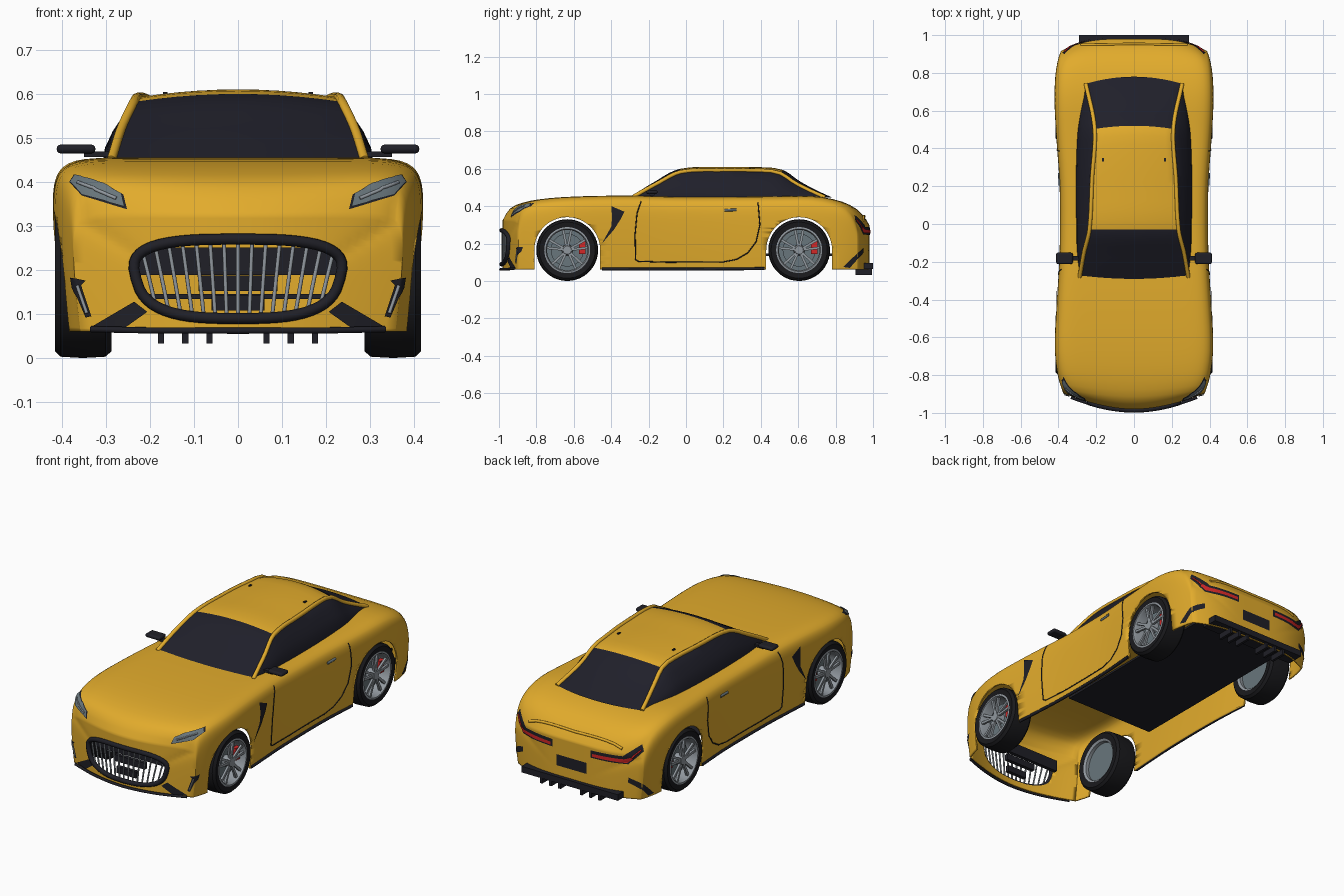
import bpy, bmesh
from math import sin, cos, pi, radians
from mathutils import Vector, Matrix
from mathutils.bvhtree import BVHTree

cube = bpy.data.objects.get("Cube")
if cube:
    bpy.data.objects.remove(cube)


def material(name, r, g, b):
    m = bpy.data.materials.new(name)
    m.use_nodes = True
    m.diffuse_color = (r, g, b, 1)
    m.node_tree.nodes["Principled BSDF"].inputs["Base Color"].default_value = (r, g, b, 1)
    return m


paint = material("yellow paint", .76, .41, .025)
glass = material("dark glass", .014, .014, .023)
black = material("black trim", .014, .014, .02)
rubber = material("tyre rubber", .01, .01, .012)
silver = material("silver metal", .28, .31, .34)
lamp = material("headlight grey", .14, .18, .2)
red = material("red", .65, .02, .02)


def smooth_curve(nodes, t):
    """Cubic interpolation through (position, value) pairs."""
    t = min(max(t, nodes[0][0]), nodes[-1][0])
    i = next(k for k in range(len(nodes) - 1) if t <= nodes[k + 1][0])

    def slope(k):
        a, b = nodes[max(k - 1, 0)], nodes[min(k + 1, len(nodes) - 1)]
        return (b[1] - a[1]) / (b[0] - a[0])
    (a, p), (b, q) = nodes[i], nodes[i + 1]
    h, s = b - a, (t - a) / (b - a)
    return ((1 + 2 * s) * (1 - s) ** 2 * p + s * s * (3 - 2 * s) * q
            + h * s * (1 - s) * ((1 - s) * slope(i) - s * slope(i + 1)))


def part(name, bm, mats, mirror=False, angle=35):
    me = bpy.data.meshes.new(name)
    bm.to_mesh(me)
    bm.free()
    ob = bpy.data.objects.new(name, me)
    bpy.context.scene.collection.objects.link(ob)
    for m in mats if isinstance(mats, list) else [mats]:
        me.materials.append(m)
    bpy.context.view_layer.objects.active = ob
    ob.select_set(True)
    bpy.ops.object.shade_smooth_by_angle(angle=radians(angle))
    ob.select_set(False)
    if mirror:
        ob.modifiers.new("Mirror", "MIRROR").use_mirror_merge = False
    return ob


def tube(name, paths, radius, mat, mirror=False, cyclic=False):
    cu = bpy.data.curves.new(name, "CURVE")
    cu.dimensions = "3D"
    cu.bevel_depth, cu.bevel_resolution, cu.use_fill_caps = radius, 2, True
    for path in paths:
        sp = cu.splines.new("POLY")
        sp.points.add(len(path) - 1)
        for p, co in zip(sp.points, path):
            p.co = (*co, 1)
        sp.use_cyclic_u, sp.use_smooth = cyclic, True
    cu.materials.append(mat)
    ob = bpy.data.objects.new(name, cu)
    bpy.context.scene.collection.objects.link(ob)
    if mirror:
        ob.modifiers.new("Mirror", "MIRROR").use_mirror_merge = False


def add_box(bm, centre, size, turn=Matrix()):
    bmesh.ops.create_cube(bm, matrix=Matrix.Translation(centre) @ turn @ Matrix.Diagonal((*size, 1)))


def boxes(name, specs, mat, mirror=False, bevel=0):
    bm = bmesh.new()
    for centre, size in specs:
        add_box(bm, centre, size)
    ob = part(name, bm, mat, mirror)
    if bevel:
        mod = ob.modifiers.new("Bevel", "BEVEL")
        mod.width, mod.segments = bevel, 3


# Body shell: a gridded box shaped by a top line and a plan outline
top_line = [(-.985, .325), (-.95, .383), (-.88, .418), (-.75, .441), (-.55, .453), (-.3, .456), (0, .45),
            (.5, .453), (.65, .455), (.74, .447), (.85, .42), (.92, .382), (.96, .34), (.985, .3)]
plan = [(-.985, .335), (-.9, .375), (-.8, .406), (-.65, .422), (-.4, .41), (-.15, .396), (.2, .396),
        (.45, .413), (.65, .423), (.8, .417), (.9, .395), (.985, .35)]
floor_z, power = .06, 12
shell = bmesh.new()
bmesh.ops.create_cube(shell, size=2)
bmesh.ops.subdivide_edges(shell, edges=shell.edges[:], cuts=35, use_grid_fill=True)
bmesh.ops.delete(shell, geom=[f for f in shell.faces if f.normal.z < -.9], context="FACES")
for v in shell.verts:
    u, w = v.co.x, (v.co.z + 1) / 2
    n = v.co.y * (1.5 - .5 * v.co.y ** 2)
    big = max(abs(u), w)
    s = big / (abs(u) ** power + w ** power) ** (1 / power) if big > 0 else 1
    bulge = .085 * u ** 2 if n < 0 else .065 * u ** 4
    y = n * .98 * (1 - bulge * n ** 8)
    x = smooth_curve(plan, y) * u * s * (1 - .05 * (1 - w) ** 2)
    v.co = (x, y, floor_z + w * s * (smooth_curve(top_line, n * .985) - floor_z))
shell.normal_update()
surface = BVHTree.FromBMesh(shell)
body = part("body_shell", shell, paint, angle=60)


def project(side, a, b, lift=0.0):
    """Drop a flat point onto the body from one side."""
    start, ray = {"front": ((a, -2, b), (0, 1, 0)), "back": ((a, 2, b), (0, -1, 0)),
                  "side": ((2, a, b), (-1, 0, 0)), "top": ((a, b, 2), (0, 0, -1))}[side]
    hit, normal, _, _ = surface.ray_cast(Vector(start), Vector(ray))
    if hit is None:
        hit, normal, _, _ = surface.find_nearest(Vector(start) + Vector(ray) * 1.1)
    return hit + normal * lift


def line(name, side, points, radius, mat, mirror=False, lift=0.0):
    path = []
    for p, q in zip(points, points[1:]):
        path += [project(side, *Vector(p).lerp(Vector(q), k / 6), lift) for k in range(6)]
    path.append(project(side, *points[-1], lift))
    tube(name, [path], radius, mat, mirror)


def plate(name, side, points, mat, lift=.004, mirror=True):
    bm = bmesh.new()
    face = bm.faces.new([bm.verts.new((a, b, 0)) for a, b in points])
    bmesh.ops.triangulate(bm, faces=[face])
    bmesh.ops.subdivide_edges(bm, edges=bm.edges[:], cuts=5, use_grid_fill=True)
    for v in bm.verts:
        v.co = project(side, v.co.x, v.co.y, lift)
    bm.normal_update()
    f = max(bm.faces, key=lambda f: f.calc_area())
    if f.normal.dot(surface.find_nearest(f.calc_center_median())[1]) < 0:
        bmesh.ops.reverse_faces(bm, faces=bm.faces[:])
    part(name, bm, mat, mirror, 60)


def cutter(name, outline, shift):
    bm = bmesh.new()
    face = bm.faces.new([bm.verts.new(p) for p in outline])
    res = bmesh.ops.extrude_face_region(bm, geom=[face])
    bmesh.ops.translate(bm, vec=shift, verts=[g for g in res["geom"] if isinstance(g, bmesh.types.BMVert)])
    bmesh.ops.recalc_face_normals(bm, faces=bm.faces[:])
    ob = part(name, bm, paint)
    ob.hide_render, ob.display_type = True, "WIRE"
    mod = body.modifiers.new(name, "BOOLEAN")
    mod.object, mod.operation, mod.solver = ob, "DIFFERENCE", "EXACT"


# Wheel arches and grille opening
solid = body.modifiers.new("Thickness", "SOLIDIFY")
solid.thickness, solid.offset = .008, -1
axles = {"front": -.635, "rear": .605}
hub_z = .165
for name, y in axles.items():
    arc = [(-.6, y + .176 * cos(pi * k / 32), hub_z + .176 * sin(pi * k / 32)) for k in range(33)]
    cutter(name + "_arch_cutter", [(-.6, y + .176, -.05)] + arc + [(-.6, y - .176, -.05)], (1.2, 0, 0))


def grille_point(c, up):
    z = .18 + up * .09 * (1 - min(abs(c), 1) ** 3) ** .34
    return .23 * c * (1 + 1.2 * (z - .18)), z


turns = [2 * pi * k / 56 for k in range(56)]
rim = [grille_point(cos(t), 1 if sin(t) >= 0 else -1) for t in turns]
cutter("grille_cutter", [(x, -1.2, z) for x, z in rim], (0, .36, 0))
tube("grille_ring", [[project("front", x, z, .006) for x, z in rim]], .0125, black, cyclic=True)
bars = []
for k in range(-7, 8):
    (xa, za), (xb, zb) = grille_point(k / 8, 1), grille_point(k / 8, -1)
    bars.append([project("front", xa + (xb - xa) * i / 5, za + (zb - za) * i / 5, .002) for i in range(6)])
tube("grille_bars", bars, .0045, silver)
boxes("radiator", [((0, -.9, .22), (.45, .02, .062)), ((0, -.92, .17), (.18, .02, .035)),
                   ((0, -.95, .125), (.12, .02, .035))], black)

# Cabin: lofted sections with glass and roof picked by position
roof_z = [(-.3, .45), (-.16, .522), (-.03, .582), (.2, .592), (.45, .588), (.52, .575), (.6, .525), (.68, .487), (.78, .447)]
roof_x = [(-.3, .288), (-.16, .265), (-.03, .236), (.25, .222), (.52, .208), (.78, .255)]
sill_x = [(-.3, .29), (-.1, .305), (.5, .302), (.78, .258)]
stations = [-.3 + .03 * k for k in range(9)] + [-.03 + .05 * k for k in range(11)] + [.52 + .0325 * k for k in range(9)]


def bowed(x, y, z):
    return Vector((x, y * (1 - .06 * (x / .285) ** 2), z))


cabin, rows = bmesh.new(), []
for y in stations:
    z, e, b = smooth_curve(roof_z, y), smooth_curve(roof_x, y), smooth_curve(sill_x, y)
    crown = .018 * min(1, max(0, (z - .45) / .1))
    half = [(e * k / 5, z + crown * (1 - (k / 5) ** 2)) for k in range(6)]
    half += [(e + (b - e) * sin(k * pi / 8), z + (.44 - z) * k / 4) for k in range(1, 5)]
    section = [(-x, h) for x, h in half[:0:-1]] + half
    rows.append([cabin.verts.new(bowed(x, y, h)) for x, h in section])
for i, (r, q) in enumerate(zip(rows, rows[1:])):
    for j in range(len(r) - 1):
        f = cabin.faces.new((r[j], r[j + 1], q[j + 1], q[j]))
        on_top = 4 <= j < len(r) - 5
        f.material_index = 0 if on_top and -.03 <= (stations[i] + stations[i + 1]) / 2 <= .52 else 1
bmesh.ops.recalc_face_normals(cabin, faces=cabin.faces[:])
part("cabin", cabin, [paint, glass], angle=40)
tube("roof_pillars", [[bowed(smooth_curve(roof_x, y), y, smooth_curve(roof_z, y)) for y in stations]],
     .011, paint, True)
boxes("roof_sensors", [((.165, .34, .599), (.01, .018, .01))], black, True)


# Wheels
def lathe(name, profile, y, mat):
    bm = bmesh.new()
    vs = [bm.verts.new((.353 + dx, y, hub_z + r)) for r, dx in profile]
    es = [bm.edges.new(pair) for pair in zip(vs, vs[1:])]
    bmesh.ops.spin(bm, geom=vs + es, cent=(0, y, hub_z), axis=(1, 0, 0), angle=2 * pi, steps=44)
    bmesh.ops.remove_doubles(bm, verts=bm.verts[:], dist=.0004)
    bmesh.ops.recalc_face_normals(bm, faces=bm.faces[:])
    part(name, bm, mat, True)


for name, y in axles.items():
    lathe(name + "_tyres", [(.118, -.06), (.15, -.065), (.162, -.052), (.165, 0), (.162, .05), (.15, .063),
                            (.118, .058), (.118, -.06)], y, rubber)
    lathe(name + "_rims", [(.123, .06), (.114, .062), (.108, .05), (.108, -.055), (.119, -.062)], y, silver)
    lathe(name + "_hubs", [(0, .056), (.022, .056), (.03, .04), (.03, -.02), (0, -.02)], y, silver)
    lathe(name + "_brake_discs", [(0, .015), (.088, .015), (.088, .003), (0, .003)], y, lamp)
    lathe(name + "_inner_covers", [(0, -.03), (.109, -.03), (.109, -.036), (0, -.036)], y, lamp)
    boxes(name + "_calipers", [((.377, y + .08, hub_z + .012), (.022, .034, .066))], red, True)
    spokes = bmesh.new()
    for k in range(5):
        for lean in (-.2, .2):
            turn = Matrix.Rotation(2 * pi * k / 5 + lean, 4, "X")
            add_box(spokes, Vector((.4, y, hub_z)) + turn @ Vector((0, 0, .064)), (.012, .013, .098), turn)
    part(name + "_spokes", spokes, silver, True)

# Side details
line("door_seam", "side", [(-.24, .425), (-.262, .36), (-.272, .25), (-.27, .115), (-.255, .105), (-.1, .1), (.2, .102),
                           (.27, .115), (.33, .15), (.375, .21), (.395, .3), (.385, .42)], .003, black, True)
line("side_skirt", "side", [(-.45, .064), (0, .063), (.42, .066)], .008, black, True)
plate("fender_vent", "side", [(-.4, .4), (-.33, .37), (-.35, .33), (-.385, .275), (-.45, .2), (-.4, .29), (-.395, .34)], black)
line("door_handle", "side", [(.205, .378), (.27, .38)], .007, lamp, True)
boxes("mirror_pods", [((.368, -.182, .475), (.088, .06, .02))], black, True, .009)
boxes("mirror_arms", [((.315, -.182, .463), (.07, .025, .012))], black, True)

# Front details
light = [(.368, .412), (.378, .397), (.352, .37), (.256, .342), (.264, .372), (.305, .394)]
plate("headlight_surround", "front", [(.318 + (x - .318) * 1.07, .38 + (z - .38) * 1.12) for x, z in light], black, .002)
plate("headlights", "front", light, lamp, .007)
line("headlight_strip", "front", [(.275, .36), (.32, .38), (.36, .395)], .004, silver, True, .007)
plate("corner_vents", "front", [(.345, .176), (.378, .183), (.374, .16), (.345, .092), (.332, .095), (.352, .155), (.355, .166)], black)
line("corner_vent_blades", "front", [(.364, .165), (.342, .102)], .004, silver, True, .005)
line("front_splitter", "front", [(-.33, .066), (-.2, .063), (0, .062), (.2, .063), (.33, .066)], .007, black, False, .012)
plate("lower_intakes", "front", [(.205, .105), (.235, .128), (.33, .072), (.26, .066)], black)

# Rear details
plate("tail_light_frames", "back", [(.365, .352), (.38, .32), (.315, .248), (.115, .245), (.115, .285), (.29, .29)], black)
line("tail_light_tips", "back", [(.366, .325), (.33, .285)], .004, red, True, .005)
plate("tail_light_strips", "back", [(.33, .29), (.335, .278), (.31, .257), (.125, .254), (.125, .27), (.295, .276)], red, .008)
plate("number_panel", "back", [(-.09, .15), (.09, .15), (.09, .21), (-.09, .21)], black, .004, False)
line("trunk_lip", "top", [(-.28, .947), (0, .952), (.28, .947)], .007, paint, False, .002)
plate("rear_corner_vents", "side", [(.84, .075), (.875, .07), (.945, .15), (.945, .178)], black)
fins = [((s * x, .95, .05), (.014, .09, .034)) for x in (.065, .12, .175) for s in (-1, 1)]
boxes("rear_diffuser", [((0, .952, .08), (.58, .096, .033))] + fins, black)

# Underside
boxes("floor_panel", [((0, .37, .14), (.54, 1.14, .012))], black)
